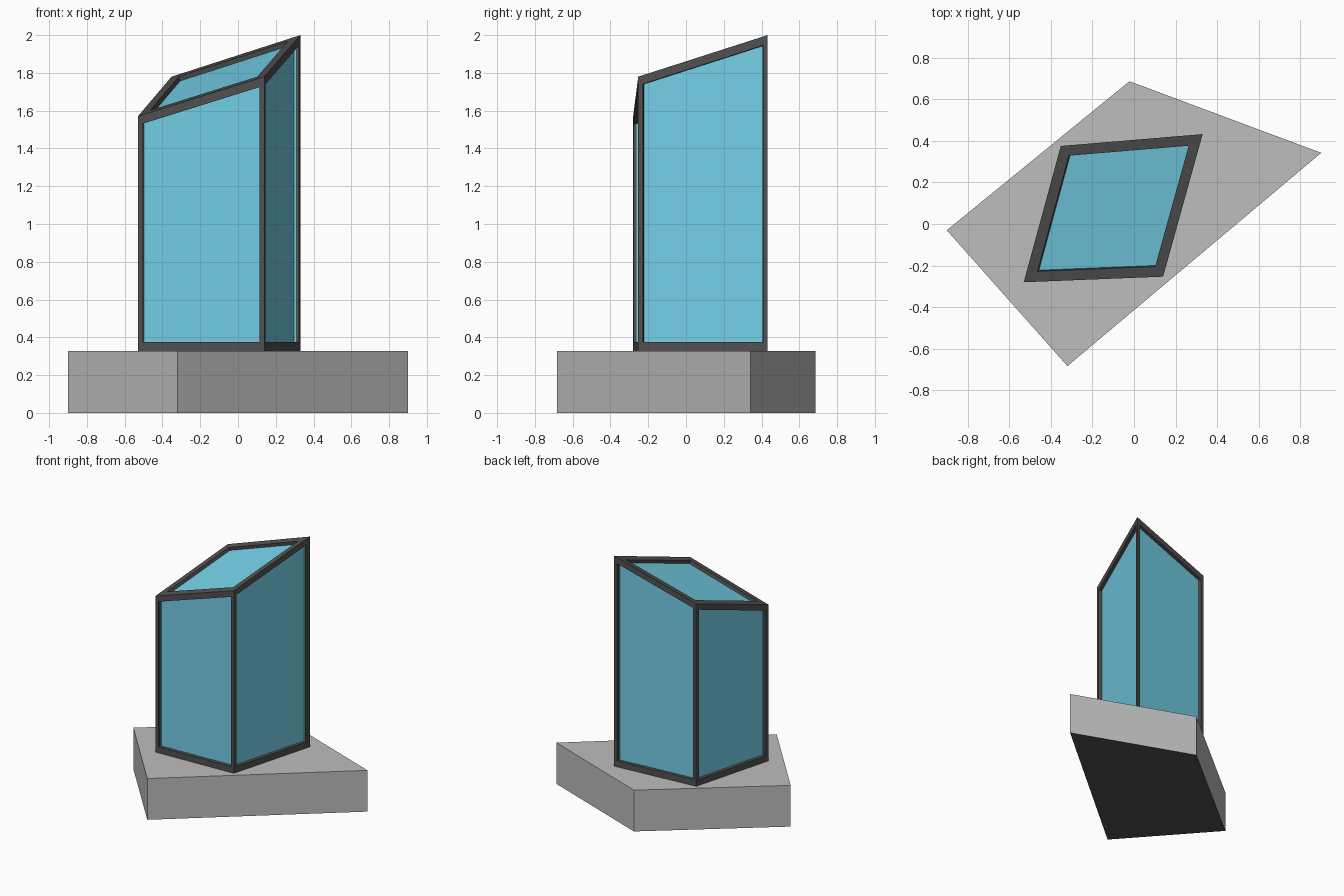
import bpy
import bmesh
from mathutils import Vector

if "Cube" in bpy.data.objects:
    bpy.data.objects.remove(bpy.data.objects["Cube"])


def material(name, color):
    m = bpy.data.materials.new(name)
    m.diffuse_color = (*color, 1)
    m.use_nodes = True
    m.node_tree.nodes["Principled BSDF"].inputs["Base Color"].default_value = m.diffuse_color
    return m


STONE = material("grey stone", (0.51, 0.51, 0.51))
METAL = material("dark metal", (0.08, 0.08, 0.08))
GLASS = material("blue glass", (0.175, 0.63, 0.81))


def finish(bm, name, *mats):
    bmesh.ops.remove_doubles(bm, verts=bm.verts, dist=0.0001)
    mesh = bpy.data.meshes.new(name)
    bm.to_mesh(mesh)
    bm.free()
    for mat in mats:
        mesh.materials.append(mat)
    ob = bpy.data.objects.new(name, mesh)
    bpy.context.collection.objects.link(ob)
    return ob


def add_face(bm, pts):
    return bm.faces.new([bm.verts.new(p) for p in pts])


def inset(pts, normal, widths):
    """Shrink a flat convex polygon by one width per edge."""
    n = len(pts)
    dirs = [(pts[(i + 1) % n] - pts[i]).normalized() for i in range(n)]
    ins = [normal.cross(d) for d in dirs]
    out = []
    for i in range(n):
        j = i - 1
        out.append(pts[i] + dirs[i] * (widths[j] / dirs[i].dot(ins[j]))
                   + dirs[j] * (widths[i] / dirs[j].dot(ins[i])))
    return out


# Slab base: irregular four-sided block with a dark underside
BASE_Z = 0.328
outline = [(-0.90, -0.03), (-0.32, -0.683), (0.90, 0.342), (-0.022, 0.686)]
bm = bmesh.new()
low = [Vector((x, y, 0)) for x, y in outline]
high = [Vector((x, y, BASE_Z)) for x, y in outline]
add_face(bm, low[::-1]).material_index = 1
add_face(bm, high)
for i in range(4):
    j = (i + 1) % 4
    add_face(bm, [low[i], low[j], high[j], high[i]])
finish(bm, "stone_base", STONE, METAL)

# Tower: leaning-plan prism with a sloped roof, every face a framed pane
top = [Vector(p) for p in ((-0.53, -0.28, 1.57), (0.14, -0.253, 1.78),
                           (0.33, 0.432, 2.0), (-0.352, 0.375, 1.78))]
bottom = [Vector((p.x, p.y, BASE_Z)) for p in top]
panels = [("roof", top, (0.051,) * 4, 0.025)]
for i, side in enumerate(("front", "right", "back", "left")):
    j = (i + 1) % 4
    panels.append((side, [bottom[i], bottom[j], top[j], top[i]],
                   (0.048, 0.025, 0.045, 0.025), 0.025))

frame = bmesh.new()
for name, pts, widths, depth in panels:
    normal = (pts[1] - pts[0]).cross(pts[3] - pts[0]).normalized()
    inner = inset(pts, normal, widths)
    sunk = [p - normal * depth for p in inner]
    # frame border and the walls of the recess
    for i in range(4):
        j = (i + 1) % 4
        add_face(frame, [pts[i], pts[j], inner[j], inner[i]])
        add_face(frame, [inner[i], inner[j], sunk[j], sunk[i]])
    # glass pane at the bottom of the recess
    pane = bmesh.new()
    add_face(pane, sunk)
    finish(pane, name + "_glass", GLASS)
add_face(frame, bottom[::-1])
finish(frame, "metal_frame", METAL)
